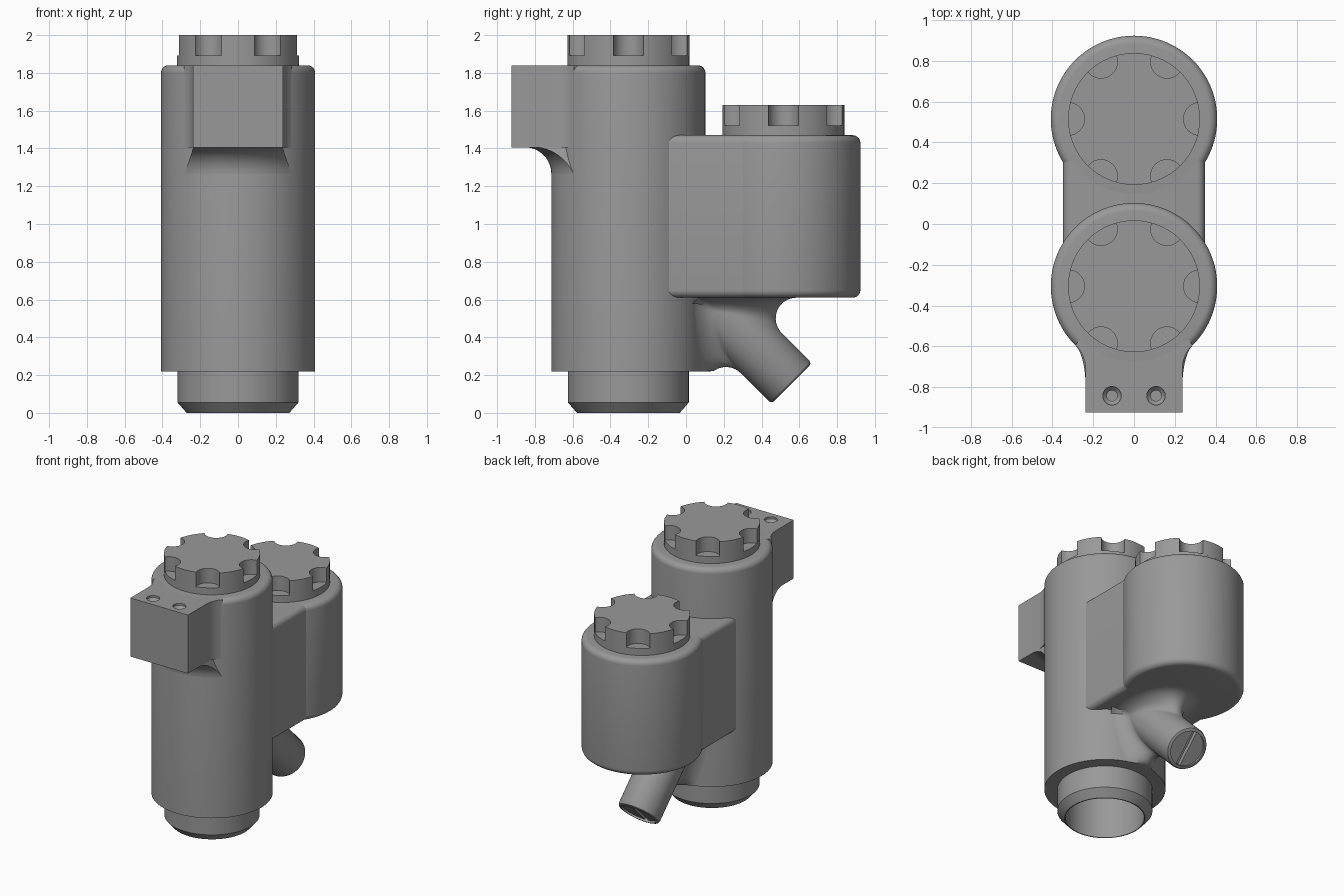
import bpy, bmesh, math
from mathutils import Vector

if "Cube" in bpy.data.objects:
    bpy.data.objects.remove(bpy.data.objects["Cube"])

R = 0.408                      # radius of both housings
MAIN_Y, SIDE_Y = -0.305, 0.515  # housing axes
SEG = 96

grey = bpy.data.materials.new("grey metal")
grey.diffuse_color = (0.318, 0.318, 0.318, 1)
grey.use_nodes = True
grey.node_tree.nodes["Principled BSDF"].inputs["Base Color"].default_value = grey.diffuse_color


def finish(name, bm, smooth=True):
    bmesh.ops.recalc_face_normals(bm, faces=bm.faces)
    me = bpy.data.meshes.new(name)
    bm.to_mesh(me)
    bm.free()
    ob = bpy.data.objects.new(name, me)
    bpy.context.collection.objects.link(ob)
    me.materials.append(grey)
    if smooth:
        bpy.ops.object.select_all(action='DESELECT')
        ob.select_set(True)
        bpy.context.view_layer.objects.active = ob
        bpy.ops.object.shade_smooth_by_angle(angle=math.radians(32))
    return ob


def skin(bm, rings, cap_start=False, cap_end=False):
    """Join equal-length closed rings with quads."""
    vs = [[bm.verts.new(p) for p in ring] for ring in rings]
    n = len(vs[0])
    for a, b in zip(vs, vs[1:]):
        for i in range(n):
            j = (i + 1) % n
            bm.faces.new((a[i], a[j], b[j], b[i]))
    if cap_start:
        bm.faces.new(vs[0])
    if cap_end:
        bm.faces.new(vs[-1])


def revolve(name, profile, y):
    bm = bmesh.new()
    rings = [[(r * math.cos(2 * math.pi * i / SEG), y + r * math.sin(2 * math.pi * i / SEG), z)
              for i in range(SEG)] for r, z in profile]
    skin(bm, rings, True, True)
    return finish(name, bm)


def prism(bm, outline, z0, z1):
    skin(bm, [[(x, y, z) for x, y in outline] for z in (z0, z1)], True, True)


def round_edge(r, z, up, f=0.04, n=6):
    """Quarter round from side wall to flat end (up=1) at height z."""
    return [(r - f + f * math.cos(a), z + up * (f * math.sin(a) - f))
            for a in (math.pi / 2 * i / n for i in range(n + 1))]


def cut(ob, cutter):
    cutter.hide_render = True
    cutter.hide_viewport = True
    m = ob.modifiers.new("cut", 'BOOLEAN')
    m.operation = 'DIFFERENCE'
    m.solver = 'EXACT'
    m.object = cutter


# Main housing with chamfered, hollow lower spigot
revolve("main_housing", [(0.265, 0.55), (0.265, 0), (0.272, 0), (0.32, 0.055), (0.32, 0.22),
                         (R, 0.22)] + round_edge(R, 1.84, 1), MAIN_Y)

# Side housing, rounded at both ends
revolve("side_housing", round_edge(R, 0.61, -1)[::-1] + round_edge(R, 1.47, 1), SIDE_Y)

# Bridge between housings, with rounded long edges
bm = bmesh.new()
cross = [(sx * (0.347 - 0.04) + 0.04 * math.cos(a), zc + 0.04 * math.sin(a))
         for sx, zc, q in ((1, 1.43, 0), (-1, 1.43, 1), (-1, 0.65, 2), (1, 0.65, 3))
         for a in (math.pi / 2 * (q + i / 6) for i in range(7))]
skin(bm, [[(x, y, z) for x, z in cross] for y in (-0.25, SIDE_Y)], True, True)
finish("bridge", bm)


# Caps: a disc with a six-notched grip above
def cap(name, y, z):
    rc, rn = 0.323, 0.08
    delta = 2 * math.asin(rn / (2 * rc))
    beta = math.acos(rn / (2 * rc))
    outline = []
    for k in range(6):
        t = k * math.pi / 3
        cx, cy = rc * math.cos(t), rc * math.sin(t)
        for i in range(17):                      # concave notch
            a = t + math.pi + beta - 2 * beta * i / 16
            outline.append((cx + rn * math.cos(a), y + cy + rn * math.sin(a)))
        for i in range(1, 10):                   # outer arc
            a = t + delta + (math.pi / 3 - 2 * delta) * i / 10
            outline.append((rc * math.cos(a), y + rc * math.sin(a)))
    bm = bmesh.new()
    prism(bm, outline, z + 0.05, z + 0.16)
    finish(name + "_grip", bm)
    revolve(name + "_base", [(rc, z - 0.01), (rc, z + 0.052)], y)


cap("main_cap", MAIN_Y, 1.84)
cap("side_cap", SIDE_Y, 1.47)

# Mounting block, flaring into the main housing
half = [(0.237, -0.925), (0.237, -0.71), (0.242, -0.67), (0.253, -0.64),
        (0.267, -0.616), (0.287, -0.594), (0.27, -0.57)]
bm = bmesh.new()
prism(bm, half + [(-x, y) for x, y in half[::-1]], 1.405, 1.84)
block = finish("mounting_block", bm)

# Two drilled holes in the block
bm = bmesh.new()
for x in (-0.108, 0.108):
    skin(bm, [[(x + r * math.cos(math.pi * i / 16), -0.842 + r * math.sin(math.pi * i / 16), z)
               for i in range(32)] for r, z in ((0.045, 1.86), (0.045, 1.825), (0.026, 1.805), (0.026, 1.77))],
         True, True)
cut(block, finish("hole_cutter", bm, False))

# Concave fillet below the block, following the housing wall
bm = bmesh.new()
rings = []
for i in range(13):
    b = math.pi / 2 * i / 12
    d, z = 0.14 * (1 - math.cos(b)), 1.266 + 0.14 * math.sin(b)
    w = 0.237 + 0.05 * (1 - i / 12) ** 2
    xs = [w * (-1 + 2 * k / 24) for k in range(25)]
    rings.append([(x, MAIN_Y - math.sqrt((R + d) ** 2 - x * x), z) for x in xs]
                 + [(w, -0.52, z), (-w, -0.52, z)])
skin(bm, rings, True, True)
finish("block_fillet", bm)

# Slanted drain pipe, filleted into the housings
PR, FR = 0.152, 0.11
end = Vector((0, 0.56, 0.155))
out = Vector((0, 1, -1)).normalized()      # pipe direction, outward
upv = Vector((0, 1, 1)).normalized()
side = Vector((1, 0, 0))
columns = []
for k in range(72):
    a = 2 * math.pi * (k + 0.5) / 72
    rad = side * math.cos(a) + upv * math.sin(a)
    p = end + rad * PR
    # nearest target: underside of the side housing or wall of the main housing
    s_plane = (0.61 - p.z) / -out.z
    wall = MAIN_Y + math.sqrt(R * R - p.x ** 2)
    s_wall = (p.y - wall) / out.y
    on_wall = s_wall < s_plane
    hit = p - out * min(s_plane, s_wall)
    nrm = Vector((hit.x, hit.y - MAIN_Y, 0)).normalized() if on_wall else Vector((0, 0, -1))
    tan = (rad - nrm * rad.dot(nrm)).normalized()
    theta = out.angle(tan)
    L = FR / math.tan(theta / 2)
    p0, p2, w = hit + out * L, hit + tan * L, math.sin(theta / 2)
    if on_wall:                             # keep the fillet's foot on the round wall
        v = Vector((p2.x, p2.y - MAIN_Y)).normalized() * R
        p2 = Vector((v.x, v.y + MAIN_Y, p2.z))
    col = []
    for i in range(13):
        t = i / 12
        c0, c1, c2 = t * t, 2 * t * (1 - t) * w, (1 - t) ** 2
        q = (p0 * c0 + hit * c1 + p2 * c2) / (c0 + c1 + c2)
        if on_wall and t < 0.6:
            q.z = max(q.z, 0.22)
        col.append(q)
    # rounded lip, then the recess wall
    for r, d in ((PR, -0.02), (PR - 0.006, -0.006), (PR - 0.02, 0), (PR - 0.026, 0), (PR - 0.026, -0.05)):
        col.append(end + rad * r + out * d)
    columns.append(col)
bm = bmesh.new()
skin(bm, list(zip(*columns)))
finish("drain_pipe", bm)


# Slotted plug recessed in the pipe end
def at(u, v, d):
    return end + side * u + upv * v + out * d


bm = bmesh.new()
skin(bm, [[at(0.127 * math.cos(math.pi * i / 36), 0.127 * math.sin(math.pi * i / 36), d)
           for i in range(72)] for d in (-0.1, -0.015)], True, True)
plug = finish("drain_plug", bm)
bm = bmesh.new()
skin(bm, [[at(u, v, d) for u, v in ((-0.016, -0.2), (0.016, -0.2), (0.016, 0.2), (-0.016, 0.2))]
          for d in (-0.045, 0.05)], True, True)
cut(plug, finish("slot_cutter", bm, False))
